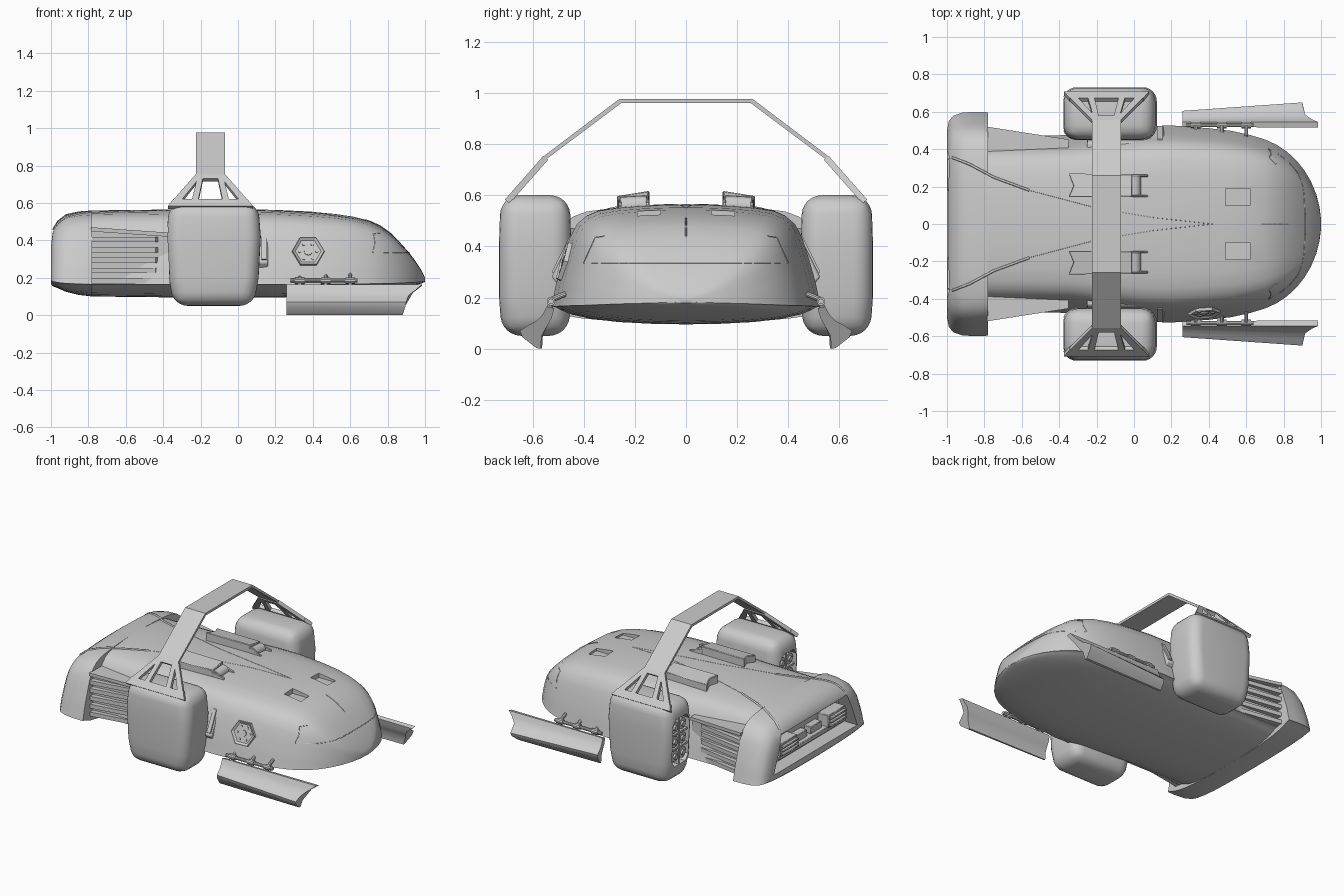
import bpy, bmesh, math
from mathutils import Vector, Matrix
from mathutils.bvhtree import BVHTree

if "Cube" in bpy.data.objects:
    bpy.data.objects.remove(bpy.data.objects["Cube"])


def finish(name, bm, mirror=False, bevel=0, seg=2, angle=35):
    bmesh.ops.recalc_face_normals(bm, faces=bm.faces)
    me = bpy.data.meshes.new(name)
    bm.to_mesh(me)
    bm.free()
    ob = bpy.data.objects.new(name, me)
    bpy.context.collection.objects.link(ob)
    if bevel:
        m = ob.modifiers.new("bevel", 'BEVEL')
        m.width, m.segments = bevel, seg
        m.limit_method, m.angle_limit = 'ANGLE', math.radians(angle)
    if mirror:
        m = ob.modifiers.new("mirror", 'MIRROR')
        m.use_axis = (False, True, False)
    return ob


def loft(bm, rings):
    vs = [[bm.verts.new(p) for p in r] for r in rings]
    n = len(vs[0])
    for a, b in zip(vs, vs[1:]):
        for i in range(n):
            bm.faces.new((a[i], a[(i + 1) % n], b[(i + 1) % n], b[i]))
    bm.faces.new(vs[0])
    bm.faces.new(vs[-1])


def extrude(bm, poly, axis, a, b):
    put = {'x': lambda p, t: (t, p[0], p[1]), 'y': lambda p, t: (p[0], t, p[1]),
           'z': lambda p, t: (p[0], p[1], t)}[axis]
    loft(bm, [[put(p, a) for p in poly], [put(p, b) for p in poly]])


def prism(name, poly, axis, a, b, **kw):
    bm = bmesh.new()
    extrude(bm, poly, axis, a, b)
    return finish(name, bm, **kw)


def rect(x0, x1, y0, y1):
    return [(x0, y0), (x1, y0), (x1, y1), (x0, y1)]


def cylinder(bm, a, b, r, n=16, r2=None):
    a, b = Vector(a), Vector(b)
    mat = Matrix.Translation((a + b) / 2) @ (b - a).to_track_quat('Z', 'Y').to_matrix().to_4x4()
    bmesh.ops.create_cone(bm, cap_ends=True, segments=n, radius1=r, radius2=r2 or r,
                          depth=(b - a).length, matrix=mat)


def cut(ob, cutter):
    m = ob.modifiers.new("cut", 'BOOLEAN')
    m.object, m.operation, m.solver = cutter, 'DIFFERENCE', 'EXACT'
    bpy.context.view_layer.objects.active = ob
    for mod in [q.name for q in ob.modifiers]:
        bpy.ops.object.modifier_apply(modifier=mod)
    bpy.data.objects.remove(cutter)


# Hull: cross-sections lofted along x (x, half width, top, lip, bottom)
stations = [(-1, .50, .40, .19, .165), (-.99, .55, .465, .18, .155), (-.965, .58, .505, .175, .145),
            (-.92, .595, .54, .17, .125), (-.85, .6, .555, .167, .108), (-.78, .597, .56, .165, .10),
            (-.78, .47, .56, .165, .10), (-.35, .475, .565, .165, .095), (-.15, .50, .565, .165, .095),
            (.05, .522, .565, .165, .095), (.2, .527, .562, .165, .095), (.4, .512, .552, .165, .098),
            (.52, .498, .541, .166, .103), (.62, .476, .526, .167, .11), (.7, .452, .505, .168, .118),
            (.76, .425, .478, .169, .126), (.82, .385, .435, .17, .135), (.87, .338, .385, .172, .144),
            (.91, .288, .34, .174, .152), (.945, .23, .295, .176, .16), (.975, .158, .25, .178, .168),
            (.992, .09, .218, .18, .174), (1, .025, .2, .182, .178)]
upper = [(1, 0), (.985, .08), (.968, .2), (.945, .32), (.905, .5), (.865, .67), (.81, .81),
         (.74, .89), (.65, .94), (.5, .97), (.33, .988), (.16, .997), (0, 1)]
lower = [(.965, -.05), (.93, -.2), (.85, -.45), (.7, -.7), (.5, -.87), (.25, -.97), (0, -1)]
rings = []
for x, w, top, lip, bot in stations:
    half = [(w * a, lip + (top - lip) * b) for a, b in upper]
    low = [(w * a, lip + (lip - bot) * b) for a, b in lower]
    ring = half + [(-y, z) for y, z in half[-2::-1]] + [(-y, z) for y, z in low] + low[-2::-1]
    rings.append([(x, y, z) for y, z in ring])
bm = bmesh.new()
loft(bm, rings)
bmesh.ops.recalc_face_normals(bm, faces=bm.faces)
skin = BVHTree.FromBMesh(bm)
hull = finish("hull", bm)

# Rear bay and bonnet slots cut into the hull
cut(hull, prism("rear_bay_cutter", [(-.46, .21), (.46, .21), (.36, .455), (-.36, .455)], 'x', -1.1, -.9))
for s in (1, -1):
    cut(hull, prism("slot_cutter", rect(.49, .62, s * .1, s * .19), 'z', .508, .7))

# Rear bay fittings
bm = bmesh.new()
extrude(bm, rect(-.37, .37, .27, .3), 'x', -.975, -.88)
for s in (1, -1):
    extrude(bm, rect(s * .17, s * .36, .29, .38), 'x', -.98, -.88)
    for i in range(3):
        extrude(bm, rect(s * .18, s * .35, .302 + i * .025, .315 + i * .025), 'x', -1, -.97)
    extrude(bm, rect(s * .02, s * .14, .3, .35), 'x', -.95, -.88)
finish("rear_bay_grille", bm, bevel=.004, seg=1)

# Side intakes with tapering slats
bm = bmesh.new()
loft(bm, [[(x, .36, .165), (x, y, .165), (x, y, z), (x, .36, z)]
          for x, y, z in ((-.785, .485, .45), (-.35, .435, .43))])
for z in (.17, .225, .28, .335, .39):
    extrude(bm, [(-.785, .4), (-.785, .52), (-.44, .462), (-.40, .4)], 'z', z, z + .028)
loft(bm, [[(x, .36, z - .022), (x, y, z - .022), (x, y, z), (x, .36, z)]
          for x, y, z in ((-.785, .52, .47), (-.35, .452, .44))])
finish("side_intake", bm, mirror=True)

# Engine pods, rounded and tapered downward
bm = bmesh.new()
loft(bm, [[(cx - hx, .59 - hy, z), (cx + hx, .59 - hy, z), (cx + hx, .59 + hy, z), (cx - hx, .59 + hy, z)]
          for cx, hx, hy, z in ((-.13, .215, .13, .05), (-.13, .24, .141, .2),
                                (-.13, .252, .141, .42), (-.13, .238, .135, .6))])
pod = finish("engine_pod", bm, bevel=.075, seg=6, angle=40)
octo = [(.53, .17), (.65, .17), (.68, .21), (.68, .46), (.65, .5), (.53, .5), (.50, .46), (.50, .21)]
cut(pod, prism("pod_cutter", octo, 'x', -.5, -.32))
pod.modifiers.new("mirror", 'MIRROR').use_axis = (False, True, False)

# Nozzles inside the pod openings
bm = bmesh.new()
for y in (.548, .632):
    for z in (.235, .335, .435):
        cylinder(bm, (-.31, y, z), (-.355, y, z), .03, 16, .038)
        cylinder(bm, (-.35, y, z), (-.368, y, z), .018, 12)
extrude(bm, rect(.583, .597, .17, .5), 'x', -.36, -.31)
for z in (.285, .385):
    extrude(bm, rect(.5, .68, z - .006, z + .006), 'x', -.36, -.31)
finish("pod_nozzles", bm, mirror=True)

# Brackets joining pods to the hull
prism("pod_bracket", [(.38, .46), (.435, .46), (.525, .28), (.50, .25), (.42, .25)], 'x', -.25, .16,
      mirror=True, bevel=.008)
prism("bracket_plate", [(.44, .44), (.455, .44), (.525, .3), (.51, .29)], 'x', .125, .152,
      mirror=True)

# Overhead arch
prism("arch", [(.56, .75), (.26, .977), (-.26, .977), (-.56, .75), (-.545, .742),
               (-.254, .96), (.254, .96), (.545, .742)], 'x', -.225, -.07)

# Arch feet: slanted frames with three openings
bm = bmesh.new()


def foot_bar(pts):
    out = [Vector((x, .557 + (.755 - z) * .88, z)) for x, z in pts]
    off = Vector((0, -.018, -.016))
    loft(bm, [out, [p + off for p in out]])


leg_o = [(-.225, .755), (-.19, .755), (-.315, .6), (-.37, .59)]
leg_i = [(-.215, .745), (-.185, .745), (-.215, .605), (-.25, .605)]
for leg in (leg_o, leg_i):
    foot_bar(leg)
    foot_bar([(-.295 - x, z) for x, z in leg])
foot_bar([(-.225, .755), (-.07, .755), (-.085, .73), (-.21, .73)])
foot_bar([(-.345, .622), (.05, .622), (.08, .583), (-.375, .583)])
finish("arch_foot", bm, mirror=True)

# Side fins: curled section, swept back at the front (rear y, front y, z, front x)
fin = [(.52, .515, .158, .985), (.545, .545, .165, .985), (.555, .56, .135, .95), (.568, .585, .108, .915),
       (.585, .62, .09, .905), (.605, .65, .07, .90), (.6, .64, .045, .895), (.575, .585, .002, .88),
       (.563, .568, .0, .88), (.56, .565, .05, .895), (.545, .545, .085, .91), (.527, .525, .12, .935)]
bm = bmesh.new()
loft(bm, [[(.26, a, z) for a, b, z, x in fin], [(x, b, z) for a, b, z, x in fin]])
finish("side_fin", bm, mirror=True)

# Fin hinge rod and struts
bm = bmesh.new()
cylinder(bm, (.28, .528, .185), (.64, .528, .185), .011, 10)
for x in (.33, .47, .6):
    cylinder(bm, (x, .535, .15), (x, .525, .19), .011, 10)
    cylinder(bm, (x, .53, .19), (x, .47, .215), .011, 10)
    cylinder(bm, (x - .025, .528, .185), (x + .025, .528, .185), .017, 10)
finish("fin_struts", bm, mirror=True)

# Roof housings with notched tail, side rails and round intake
bm = bmesh.new()
plan = [(-.35, .143), (-.325, .205), (-.35, .27), (-.01, .265), (-.01, .147)]
loft(bm, [[(x, y, .53) for x, y in plan],
          [(x, y, .617 - (y - .143) * .16) for x, y in plan]])
for y, z in ((.15, .6), (.258, .585)):
    extrude(bm, [(-.02, .53), (.075, .53), (.075, .568), (-.02, z)], 'y', y - .006, y + .006)
cylinder(bm, (.0, .15, .562), (.0, .258, .556), .037, 20)
finish("roof_housing", bm, mirror=True, bevel=.004, seg=1)

# Panel seams laid onto the hull surface


def seam(name, pts, view, r=.0025, steps=10):
    path = []
    for a, b in zip(pts, pts[1:]):
        for i in range(steps + 1):
            u, v = (a[k] + (b[k] - a[k]) * i / steps for k in (0, 1))
            o, d = {'top': ((u, v, 2), (0, 0, -1)), 'nose': ((2, u, v), (-1, 0, 0))}[view]
            hit = skin.ray_cast(Vector(o), Vector(d))[0]
            if hit:
                path.append(hit)
    cu = bpy.data.curves.new(name, 'CURVE')
    cu.dimensions, cu.bevel_depth, cu.bevel_resolution = '3D', r, 1
    sp = cu.splines.new('POLY')
    sp.points.add(len(path) - 1)
    for p, q in zip(sp.points, path):
        p.co = (*q, 1)
    bpy.context.collection.objects.link(bpy.data.objects.new(name, cu))


for s in (1, -1):
    seam("rear_ridge", [(-.97, s * .355), (-.88, s * .32), (-.75, s * .25), (-.56, s * .18)], 'top', .007)
    seam("deck_seam", [(-.56, s * .18), (-.2, s * .085), (.1, s * .035), (.42, 0)], 'top', .0015)
    seam("nose_corner_seam", [(s * .32, .44), (s * .355, .435), (s * .40, .335), (0, .335)], 'nose')
seam("nose_centre_seam", [(.68, 0), (.825, 0)], 'top', .003)

# Hexagonal hatch on the front side only
loc, nor = skin.ray_cast(Vector((.375, -2, .34)), Vector((0, 1, 0)))[:2]
mat = Matrix.Translation(loc) @ nor.to_track_quat('Z', 'Y').to_matrix().to_4x4()
bm = bmesh.new()
bmesh.ops.create_cone(bm, cap_ends=True, segments=6, radius1=.09, radius2=.085, depth=.03,
                      matrix=Matrix.Rotation(math.pi / 6, 4, 'Z'))
cap = max(bm.faces, key=lambda f: f.calc_center_median().z)
bmesh.ops.inset_region(bm, faces=[cap], thickness=.016)
bmesh.ops.translate(bm, verts=cap.verts, vec=(0, 0, -.01))
cylinder(bm, (0, 0, 0), (0, 0, .012), .022, 12)
for i in range(6):
    a = math.pi * i / 3
    p = Vector((math.cos(a), math.sin(a), 0)) * .046
    cylinder(bm, p, p + Vector((0, 0, .011)), .009, 8)
bm.transform(mat)
finish("side_hatch", bm)

# Shading
for ob in bpy.context.scene.objects:
    ob.select_set(ob.type == 'MESH')
bpy.context.view_layer.objects.active = hull
bpy.ops.object.shade_smooth_by_angle(angle=math.radians(32))
